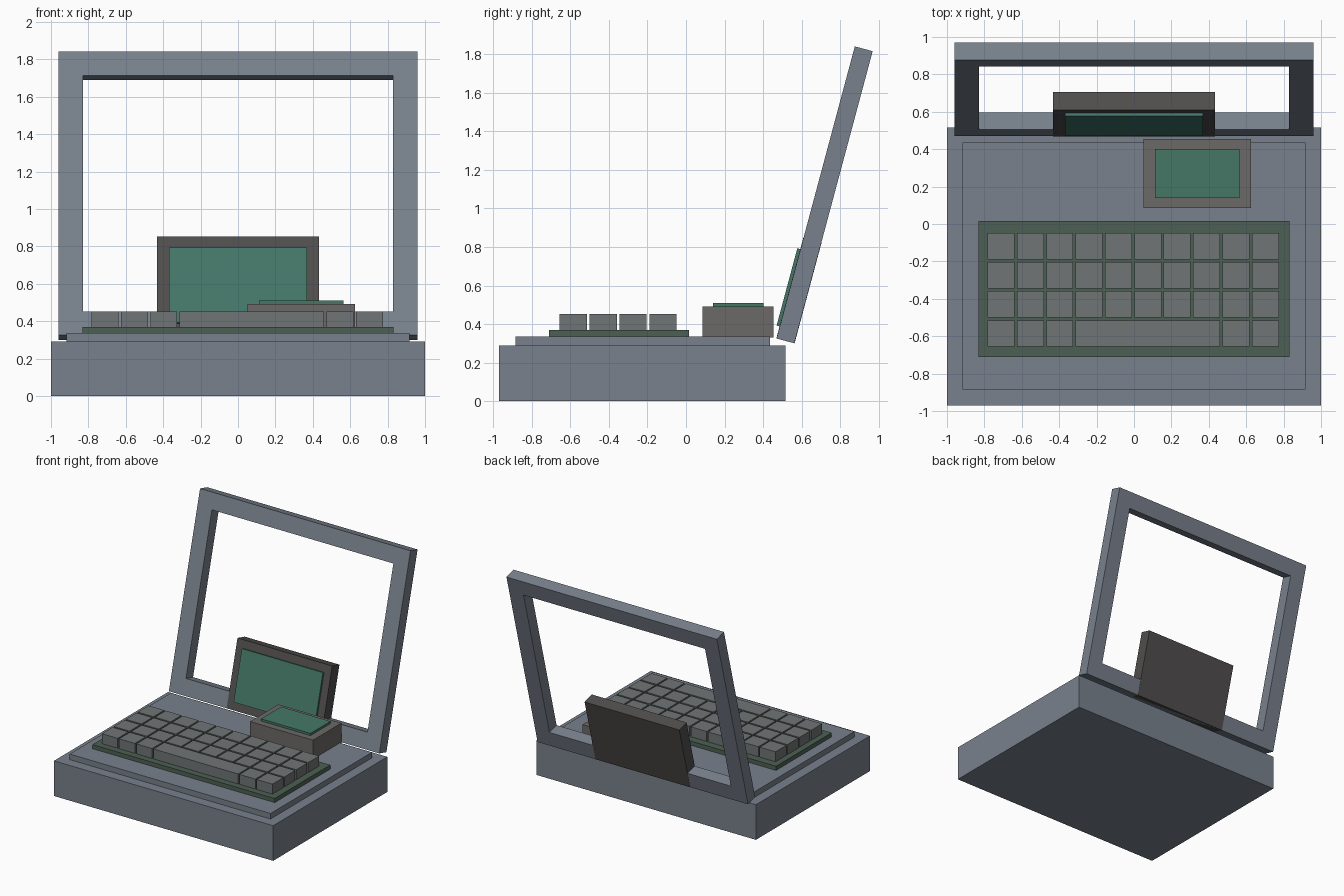
import bpy, bmesh, math
from mathutils import Matrix, Vector

if "Cube" in bpy.data.objects:
    bpy.data.objects.remove(bpy.data.objects["Cube"])


def material(name, rgb):
    m = bpy.data.materials.new(name)
    m.diffuse_color = (*rgb, 1)
    m.use_nodes = True
    m.node_tree.nodes["Principled BSDF"].inputs["Base Color"].default_value = m.diffuse_color
    return m


SHELL = material("shell_grey_blue", (0.19, 0.22, 0.265))
DARK = material("dark_plastic", (0.082, 0.076, 0.075))
HOUSING = material("housing_grey", (0.15, 0.14, 0.138))
KEY = material("key_grey", (0.16, 0.178, 0.178))
BOARD = material("board_green", (0.075, 0.117, 0.087))
SCREEN = material("screen_green", (0.058, 0.185, 0.135))


def finish(name, bm, mat, matrix):
    bmesh.ops.recalc_face_normals(bm, faces=bm.faces)
    bm.transform(matrix)
    me = bpy.data.meshes.new(name)
    bm.to_mesh(me)
    bm.free()
    me.materials.append(mat)
    ob = bpy.data.objects.new(name, me)
    bpy.context.collection.objects.link(ob)
    return ob


def box(name, x, y, z, mat, matrix=Matrix()):
    """Box from (min, max) ranges on each axis."""
    bm = bmesh.new()
    bmesh.ops.create_cube(bm, size=1)
    size = Vector((x[1] - x[0], y[1] - y[0], z[1] - z[0]))
    mid = Vector((sum(x), sum(y), sum(z))) / 2
    bm.transform(Matrix.Translation(mid) @ Matrix.Diagonal((*size, 1)))
    return finish(name, bm, mat, matrix)


def frame(name, half_w, height, border, depth, mat, matrix):
    """Rectangular frame standing on z = 0, extruded along +y."""
    bm = bmesh.new()

    def loop(b, y):
        w = half_w - b
        return [bm.verts.new((px, y, pz)) for px, pz in
                ((-w, b), (w, b), (w, height - b), (-w, height - b))]

    loops = [loop(0, 0), loop(border, 0), loop(border, depth), loop(0, depth)]
    for i in range(4):
        a, b = loops[i], loops[(i + 1) % 4]
        for j in range(4):
            k = (j + 1) % 4
            bm.faces.new((a[j], a[k], b[k], b[j]))
    return finish(name, bm, mat, matrix)


# Base body and raised deck
box("base_body", (-1, 1), (-0.97, 0.517), (0, 0.29), SHELL)
box("deck_plate", (-0.917, 0.917), (-0.885, 0.435), (0.28, 0.336), SHELL)

# Keyboard board and keys; the front row has a wide space bar
box("keyboard_board", (-0.832, 0.832), (-0.71, 0.015), (0.33, 0.37), BOARD)
pitch_x, pitch_y, key_w, key_d = 0.157, 0.1555, 0.144, 0.141
for row in range(4):
    y0 = -0.656 + row * pitch_y
    col = 0
    while col < 10:
        span = 5 if row == 0 and col == 3 else 1
        x0 = -0.783 + col * pitch_x
        x1 = x0 + (span - 1) * pitch_x + key_w
        name = "space_bar" if span > 1 else f"key_{row}_{col}"
        box(name, (x0, x1), (y0, y0 + key_d), (0.365, 0.452), KEY)
        col += span

# Small display unit lying on the deck
box("small_unit", (0.05, 0.625), (0.085, 0.455), (0.33, 0.492), HOUSING)
box("small_unit_screen", (0.112, 0.563), (0.14, 0.402), (0.485, 0.51), SCREEN)

# Tilted lid frame with the main display set in it
lid = Matrix.Translation((0, 0.47, 0.325)) @ Matrix.Rotation(math.radians(-15), 4, 'X')
frame("lid_frame", 0.96, 1.57, 0.132, 0.096, SHELL, lid)
box("display_housing", (-0.432, 0.432), (-0.001, 0.097), (0, 0.545), DARK, lid)
box("display_screen", (-0.37, 0.37), (-0.017, 0.01), (0.065, 0.48), SCREEN, lid)
